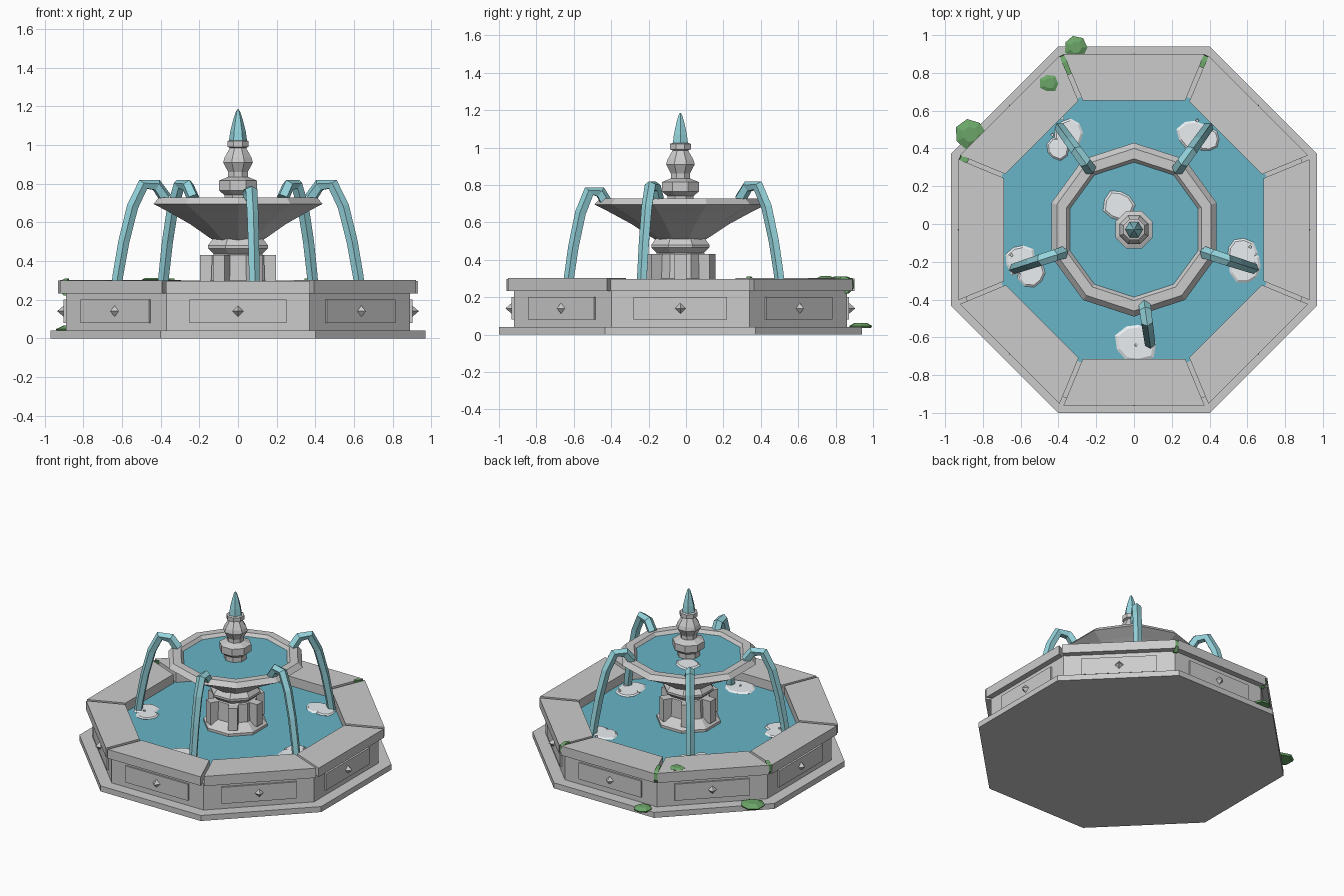
import bpy, bmesh, random
from math import sin, cos, tan, pi, radians
from mathutils import Vector, Matrix

if "Cube" in bpy.data.objects:
    bpy.data.objects.remove(bpy.data.objects["Cube"])

random.seed(4)
CY = -0.03                      # fountain axis sits at (0, CY)
K8 = 1 / cos(pi / 8)            # apothem to corner radius for an octagon


def material(name, rgb):
    m = bpy.data.materials.new(name)
    m.diffuse_color = (*rgb, 1)
    m.use_nodes = True
    m.node_tree.nodes["Principled BSDF"].inputs["Base Color"].default_value = m.diffuse_color
    return m


WATER = material("water", (0.14, 0.46, 0.57))
JET = material("jet_water", (0.30, 0.66, 0.72))
FOAM = material("foam", (0.82, 0.86, 0.88))
MOSS = material("moss", (0.15, 0.38, 0.14))


def finish(name, bm, mat=None):
    bmesh.ops.recalc_face_normals(bm, faces=bm.faces)
    me = bpy.data.meshes.new(name)
    bm.to_mesh(me)
    bm.free()
    ob = bpy.data.objects.new(name, me)
    bpy.context.collection.objects.link(ob)
    if mat:
        me.materials.append(mat)
    return ob


def skin(bm, rings, closed=False):
    """Join a list of vertex rings with quads, capping the ends unless closed."""
    rs = [[bm.verts.new(p) for p in r] for r in rings]
    n = len(rs[0])
    for a, b in zip(rs, rs[1:] + (rs[:1] if closed else [])):
        if a is rs[-1] and not closed:
            break
        for i in range(n):
            j = (i + 1) % n
            bm.faces.new((a[i], a[j], b[j], b[i]))
    if not closed:
        bm.faces.new(rs[0])
        bm.faces.new(rs[-1])


def lathe(name, profile, n=8, phase=pi / 8, k=1.0, mat=None, closed=False):
    bm = bmesh.new()
    skin(bm, [[(k * r * cos(phase + 2 * pi * i / n), CY + k * r * sin(phase + 2 * pi * i / n), z)
               for i in range(n)] for r, z in profile], closed)
    return finish(name, bm, mat)


def place(ob, angle):
    """Turn a part modelled along +x to its angle about the axis."""
    ob.data.transform(Matrix.Translation((0, CY, 0)) @ Matrix.Rotation(angle, 4, 'Z'))


def box(name, x0, x1, hw, z0, z1, angle):
    bm = bmesh.new()
    skin(bm, [[(x0, -hw, z), (x1, -hw, z), (x1, hw, z), (x0, hw, z)] for z in (z0, z1)])
    place(finish(name, bm), angle)


# Plinth and pool wall
lathe("plinth", [(0.97, 0), (0.97, 0.04)], k=K8)
lathe("pool_wall", [(0.89, 0.04), (0.89, 0.235), (0.70, 0.235), (0.70, 0.04)], k=K8, closed=True)
lathe("pool_water", [(0.705, 0.22), (0.705, 0.232)], k=K8, mat=WATER)

# Eight sides: coping stone, raised panel, pyramid stud
t = tan(pi / 8)
for i in range(8):
    a = i * pi / 4
    bm = bmesh.new()
    ri, ro = 0.687 + random.uniform(-.004, .004), 0.93
    hi, ho = ri * t - 0.012, ro * t - 0.012
    zt = 0.30 + random.uniform(-.004, .003)
    skin(bm, [[(ri, -hi, z), (ro, -ho, z), (ro, ho, z), (ri, hi, z)] for z in (0.232, zt)])
    place(finish("coping_stone", bm), a)
    box("wall_panel", 0.88, 0.902, 0.25, 0.08, 0.20, a)
    bm = bmesh.new()
    bmesh.ops.create_cone(bm, segments=4, radius1=0.03, radius2=0, depth=0.035, cap_ends=True,
                          matrix=Matrix.Translation((0.918, 0, 0.14)) @ Matrix.Rotation(pi / 2, 4, 'Y'))
    place(finish("panel_stud", bm), a)

# Pedestal with six pilasters
lathe("pedestal", [(0.215, 0.22), (0.215, 0.25), (0.165, 0.29), (0.15, 0.30), (0.145, 0.43),
                   (0.135, 0.435), (0.168, 0.465), (0.168, 0.48), (0.14, 0.515)])
for i in range(6):
    box("pilaster", 0.12, 0.197, 0.032, 0.27, 0.43, i * pi / 3)

# Ten-sided upper bowl
lathe("upper_bowl", [(0.13, 0.505), (0.17, 0.53), (0.26, 0.59), (0.38, 0.655), (0.46, 0.695),
                     (0.43, 0.727), (0.375, 0.727), (0.345, 0.69), (0.2, 0.66)], n=10, phase=pi / 2)
lathe("bowl_water", [(0.358, 0.69), (0.362, 0.705)], n=10, phase=pi / 2, mat=WATER)

# Finial and its spout
lathe("finial", [(0.075, 0.69), (0.075, 0.74), (0.107, 0.765), (0.107, 0.815), (0.055, 0.835),
                 (0.055, 0.86), (0.083, 0.91), (0.075, 0.935), (0.045, 0.985), (0.06, 0.99),
                 (0.06, 1.02), (0.04, 1.025)])
lathe("top_spout", [(0.047, 1.02), (0.04, 1.07), (0.025, 1.13), (0.012, 1.17), (0.003, 1.185)],
      n=6, phase=0, mat=JET)

# Arched jets falling from the bowl rim
PATH = [(0.395, 0.725), (0.44, 0.79), (0.51, 0.795), (0.565, 0.68), (0.61, 0.50), (0.64, 0.33), (0.655, 0.225)]


def jet(angle, push, drop):
    bm = bmesh.new()
    pts = [Vector((0.395 + (r - 0.395) * push, 0, z - drop)) for r, z in PATH]
    rings = []
    for i, p in enumerate(pts):
        d = (pts[min(i + 1, len(pts) - 1)] - pts[max(i - 1, 0)]).normalized()
        nrm = Vector((-d.z, 0, d.x))
        w = 0.034 - 0.001 * i
        rings.append([p + w * (cos(u) * nrm + sin(u) * Vector((0, 1, 0)))
                      for u in (2 * pi * k / 5 for k in range(5))])
    skin(bm, rings)
    place(finish("water_jet", bm, JET), angle)


for deg, push, drop in ((54, 1.05, 0), (126, 1.05, 0), (198, 1.05, 0), (278, 0.84, 0.03), (342, 1.05, 0)):
    jet(radians(deg), push, drop)


# Foam patches and droplets
def blob(name, x, y, z, r, h, mat, n=9, jit=0.12, top=0.85):
    bm = bmesh.new()
    rr = [r * random.uniform(1 - jit, 1 + jit) for _ in range(n)]
    skin(bm, [[(x + s * q * cos(2 * pi * i / n), y + s * q * sin(2 * pi * i / n), z + dz)
               for i, q in enumerate(rr)] for s, dz in ((0.9, 0), (1, h * 0.4), (top, h))])
    return finish(name, bm, mat)


for x, y, r in ((-.35, .48, .075), (-.40, .40, .06), (.31, .47, .085), (.39, .45, .065), (.57, -.15, .08),
                (.59, -.23, .085), (.01, -.63, .11), (-.60, -.19, .085), (-.54, -.26, .075)):
    blob("foam_patch", x, y, 0.23, r, 0.013, FOAM)
    blob("droplet", x * 1.08, y * 1.08 + .04, 0.23, 0.01, 0.022, FOAM, n=4)
blob("bowl_foam", -0.08, 0.10, 0.70, 0.08, 0.014, FOAM)

# Moss on plinth, coping and in the rear joints
blob("moss_clump", -0.31, 0.935, 0.035, 0.062, 0.028, MOSS, n=7, jit=0.05, top=0.5)
blob("moss_clump", -0.865, 0.475, 0.035, 0.08, 0.03, MOSS, n=7, top=0.5)
blob("moss_clump", -0.45, 0.745, 0.298, 0.048, 0.014, MOSS, n=7, top=0.6)
for deg, r0, r1 in ((112.5, 0.89, 1.0), (67.5, 0.93, 1.0), (157.5, 0.95, 1.0)):
    bm = bmesh.new()
    skin(bm, [[(r0, -.012, z), (r1 - dr, -.014, z), (r1 - dr, .014, z), (r0, .012, z)]
              for z, dr in ((0.22, 0.03), (0.25, 0), (0.295, 0.005), (0.31, 0.04))])
    place(finish("joint_moss", bm, MOSS), radians(deg))
